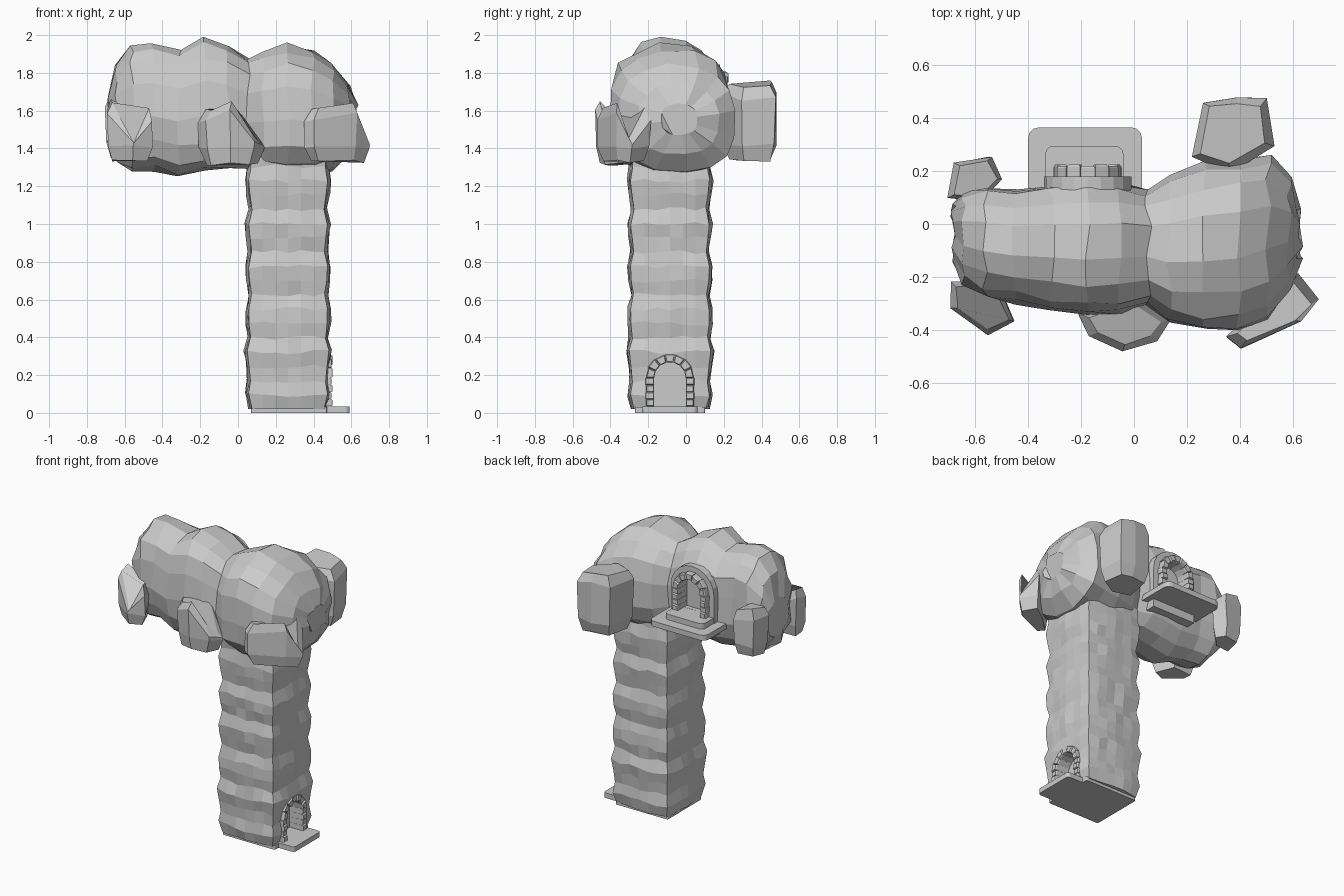
import bpy, bmesh, math, random
from mathutils import Vector, Matrix

if "Cube" in bpy.data.objects:
    bpy.data.objects.remove(bpy.data.objects["Cube"])

random.seed(7)
stone = bpy.data.materials.new("stone_grey")
stone.diffuse_color = (0.6, 0.6, 0.6, 1)
stone.use_nodes = True
stone.node_tree.nodes["Principled BSDF"].inputs["Base Color"].default_value = stone.diffuse_color


def finish(bm, name, matrix=None):
    bmesh.ops.recalc_face_normals(bm, faces=bm.faces[:])
    if matrix:
        bm.transform(matrix)
    me = bpy.data.meshes.new(name)
    bm.to_mesh(me)
    bm.free()
    ob = bpy.data.objects.new(name, me)
    me.materials.append(stone)
    bpy.context.collection.objects.link(ob)
    return ob


def skin(rings, name):
    """Closed flat-faced surface through equal-length rings of points."""
    bm = bmesh.new()
    vs = [[bm.verts.new(p) for p in r] for r in rings]
    n = len(vs[0])
    for a, b in zip(vs, vs[1:]):
        for i in range(n):
            j = (i + 1) % n
            bm.faces.new((a[i], a[j], b[j], b[i]))
    bm.faces.new(vs[0])
    bm.faces.new(vs[-1])
    return finish(bm, name)


def jit(a):
    return random.uniform(-a, a)


def slab(name, x0, x1, y0, y1, z0, z1, r=0.03):
    bm = bmesh.new()
    bmesh.ops.create_cube(bm, size=1)
    bm.transform(Matrix.Translation(((x0 + x1) / 2, (y0 + y1) / 2, (z0 + z1) / 2))
                 @ Matrix.Diagonal((x1 - x0, y1 - y0, z1 - z0, 1)))
    edges = [e for e in bm.edges if abs(e.verts[0].co.z - e.verts[1].co.z) > 1e-4]
    bmesh.ops.bevel(bm, geom=edges, offset=r, segments=3, profile=0.5, affect='EDGES')
    return finish(bm, name)


# Rocky column: square rings with wavy, chipped sides
def column():
    rings, rows, per = [], 18, 6
    for k in range(rows + 1):
        z = 0.02 + 1.36 * k / rows
        wave = 0.01 * math.sin(k * 2.1) + jit(0.005) - (0.012 if k == 0 else 0)
        ring = []
        for side in range(4):
            for i in range(per):
                u = -1 + 2 * i / per
                p = Vector((u, -1))
                bulge = wave + 0.016 * (1 - u * u) + jit(0.007)
                q = p * (0.204 + (wave if i == 0 else 0))
                q.y -= bulge if i else 0
                c, s = [(1, 0), (0, 1), (-1, 0), (0, -1)][side]
                ring.append((0.265 + c * q.x - s * q.y, -0.085 + s * q.x + c * q.y,
                             z + (jit(0.012) if 0 < k < rows else 0)))
        rings.append(ring)
    return skin(rings, "rock_column")


# Overhanging rock mass: lofted along x  (x, ymin, ymax, zbottom, ztop)
HEAD = [
    (-0.68, -0.14, 0.08, 1.42, 1.68), (-0.64, -0.23, 0.12, 1.33, 1.84),
    (-0.56, -0.28, 0.14, 1.28, 1.95), (-0.45, -0.30, 0.13, 1.29, 1.96),
    (-0.31, -0.33, 0.15, 1.26, 1.93), (-0.18, -0.35, 0.16, 1.27, 1.99),
    (-0.05, -0.34, 0.16, 1.29, 1.95), (0.055, -0.31, 0.13, 1.29, 1.88),
    (0.13, -0.38, 0.18, 1.27, 1.91), (0.27, -0.41, 0.23, 1.26, 1.95),
    (0.40, -0.41, 0.25, 1.26, 1.92), (0.51, -0.36, 0.27, 1.28, 1.84),
    (0.585, -0.25, 0.18, 1.37, 1.74), (0.625, -0.13, 0.06, 1.47, 1.64)]


def head():
    def sp(v):
        return math.copysign(abs(v) ** 0.8, v)
    rings, n = [], 16
    for x, y0, y1, z0, z1 in HEAD:
        ring = []
        for i in range(n):
            a = 2 * math.pi * (i + 0.25) / n
            k = 1 + jit(0.045)
            ring.append((x + jit(0.014),
                         (y0 + y1) / 2 + (y1 - y0) / 2 * k * sp(math.cos(a)),
                         (z0 + z1) / 2 + (z1 - z0) / 2 * k * sp(math.sin(a))))
        rings.append(ring)
    return skin(rings, "rock_head")


# Boulder: plan outline with a top height at each corner
def boulder(name, z0, pts):
    cx = sum(p[0] for p in pts) / len(pts)
    cy = sum(p[1] for p in pts) / len(pts)

    def ring(scale, zf):
        return [(cx + (x - cx) * scale + jit(0.006), cy + (y - cy) * scale + jit(0.006),
                 zf(t) + jit(0.01)) for x, y, t in pts]
    return skin([ring(0.78, lambda t: z0), ring(0.97, lambda t: z0 + 0.08),
                 ring(1.0, lambda t: max(t - 0.06, z0 + 0.09)), ring(0.8, lambda t: t)], name)


# Arched solid in door space: x across, y outward, z up
def arch_prism(name, half, spring, z0, y0, y1, matrix):
    prof = [(-half, z0), (half, z0)]
    prof += [(half * math.cos(math.pi * i / 10), spring + half * math.sin(math.pi * i / 10))
             for i in range(11)]
    ob = skin([[(x, y, z) for x, z in prof] for y in (y0, y1)], name)
    ob.matrix_world = matrix
    return ob


# Stone arch: stacked leg blocks and seven wedge stones
def arch_stones(name, matrix, inner=0.083, outer=0.127, spring=0.15):
    bm = bmesh.new()

    def block(quad, i):
        c = sum((Vector(q) for q in quad), Vector((0, 0))) / 4
        front = 0.045 - 0.006 * (i % 2)
        rows = []
        for y, s in ((-0.05, 0.96), (front - 0.008, 0.96), (front, 0.78)):
            rows.append([bm.verts.new((c.x + (q[0] - c.x) * s, y, c.y + (q[1] - c.y) * s))
                         for q in quad])
        for a, b in zip(rows, rows[1:]):
            for k in range(4):
                bm.faces.new((a[k], a[(k + 1) % 4], b[(k + 1) % 4], b[k]))
        bm.faces.new(rows[0])
        bm.faces.new(rows[-1])

    for i in range(4):
        a, b, o = spring * i / 4, spring * (i + 1) / 4, outer + 0.004 * (i % 2)
        for s in (-1, 1):
            block([(s * inner, a), (s * o, a), (s * o, b), (s * inner, b)], i)
    for i in range(7):
        o = outer + 0.004 * (i % 2)
        t = [math.pi * i / 7, math.pi * (i + 1) / 7]
        block([(r * math.cos(a), spring + r * math.sin(a))
               for r, a in ((inner, t[0]), (o, t[0]), (o, t[1]), (inner, t[1]))], i)
    return finish(bm, name, matrix)


def cut(obs, cutter):
    for ob in obs:
        m = ob.modifiers.new("door_recess", 'BOOLEAN')
        m.operation, m.solver, m.object = 'DIFFERENCE', 'EXACT', cutter
    cutter.hide_render = True
    cutter.hide_viewport = True


tower = column()
mass = head()

# Ground door on the right side
side = Matrix.Translation((0.455, -0.085, 0.035)) @ Matrix.Rotation(-math.pi / 2, 4, 'Z')
arch_stones("ground_door_arch", side)
cut([tower], arch_prism("ground_door_cutter", 0.085, 0.15, 0, -0.06, 0.12, side))
slab("column_base", 0.07, 0.47, -0.27, 0.10, 0, 0.03, 0.01)
slab("ground_doorstep", 0.40, 0.59, -0.23, 0.06, 0, 0.035, 0.02)

# Upper door on the back, with balcony
back = Matrix.Translation((-0.175, 0.18, 1.53))
arch_stones("balcony_door_arch", back)
surround = arch_prism("balcony_door_surround", 0.165, 0.15, -0.13, -0.2, 0.0, back)
cut([mass, surround], arch_prism("balcony_door_cutter", 0.085, 0.15, 0, -0.06, 0.12, back))
slab("balcony", -0.40, 0.03, 0.02, 0.365, 1.455, 1.492, 0.04)
slab("balcony_doorstep", -0.335, -0.04, 0.10, 0.295, 1.49, 1.53, 0.03)

# Boulders clinging to the head
boulder("front_left_boulder", 1.33, [(-0.69, -0.22, 1.66), (-0.69, -0.32, 1.64), (-0.55, -0.42, 1.43),
                                     (-0.45, -0.37, 1.61), (-0.52, -0.22, 1.58)])
boulder("front_middle_boulder", 1.32, [(-0.21, -0.34, 1.60), (-0.17, -0.42, 1.61), (-0.04, -0.475, 1.66),
                                       (0.09, -0.44, 1.50), (0.14, -0.36, 1.45), (0.0, -0.28, 1.62)])
boulder("front_right_boulder", 1.33, [(0.35, -0.43, 1.61), (0.40, -0.47, 1.62), (0.63, -0.37, 1.64),
                                      (0.70, -0.29, 1.45), (0.62, -0.19, 1.62), (0.50, -0.28, 1.60)])
boulder("back_right_boulder", 1.34, [(0.22, 0.25, 1.74), (0.26, 0.46, 1.75), (0.39, 0.48, 1.76),
                                     (0.50, 0.47, 1.74), (0.53, 0.30, 1.72), (0.36, 0.19, 1.75)])
boulder("back_left_boulder", 1.36, [(-0.70, 0.10, 1.68), (-0.68, 0.23, 1.69), (-0.54, 0.255, 1.66),
                                    (-0.50, 0.17, 1.64), (-0.58, 0.08, 1.68)])
